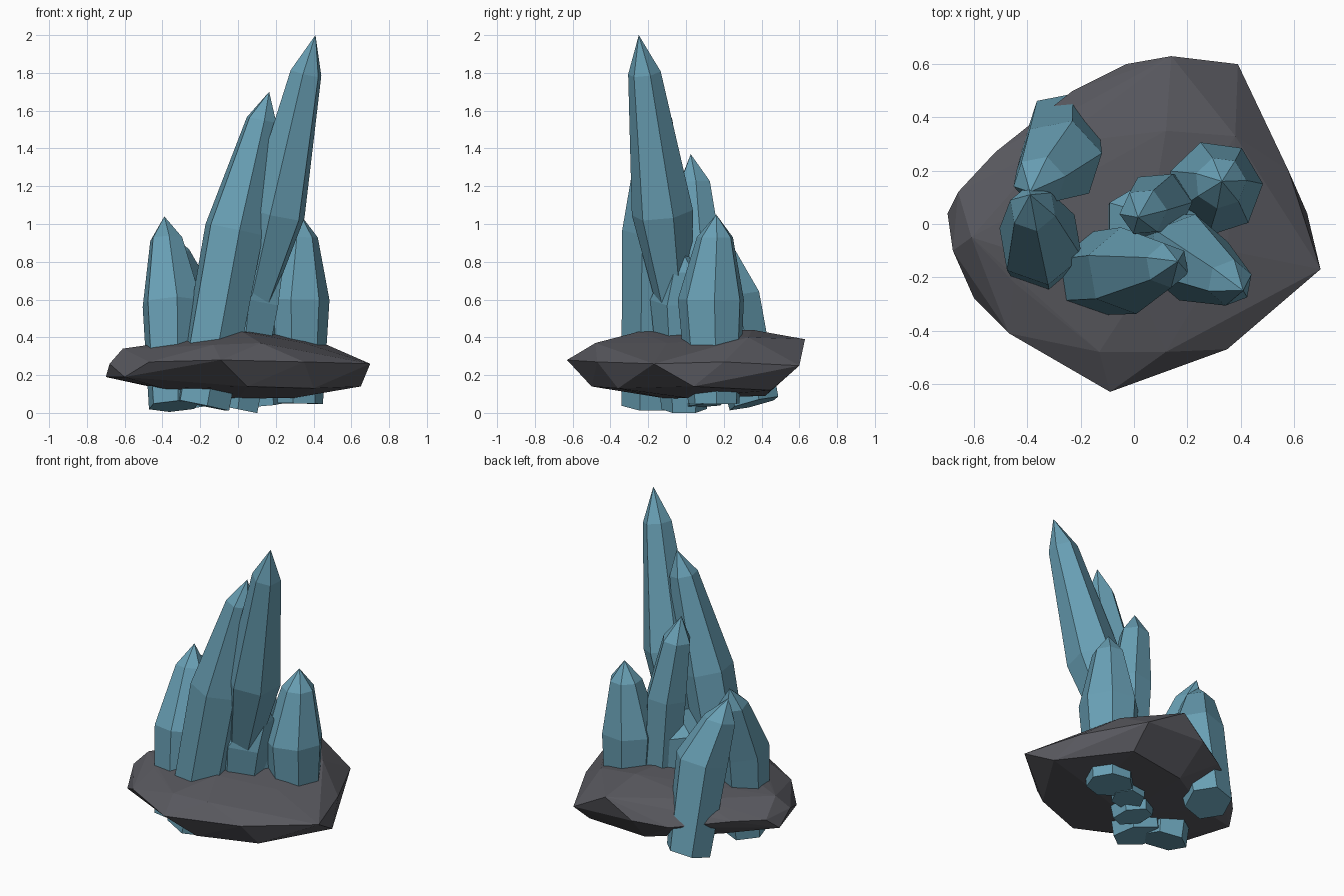
import bpy, bmesh, math
from mathutils import Vector

if "Cube" in bpy.data.objects:
    bpy.data.objects.remove(bpy.data.objects["Cube"])


def material(name, color):
    m = bpy.data.materials.new(name)
    m.diffuse_color = color
    m.use_nodes = True
    m.node_tree.nodes["Principled BSDF"].inputs["Base Color"].default_value = m.diffuse_color
    return m


def finish(bm, name, mat):
    bmesh.ops.recalc_face_normals(bm, faces=bm.faces)
    me = bpy.data.meshes.new(name)
    bm.to_mesh(me)
    bm.free()
    me.materials.append(mat)
    ob = bpy.data.objects.new(name, me)
    bpy.context.collection.objects.link(ob)
    return ob


def crystal(name, rings, tip, turn, mat, sides=6):
    """Tapered prism through rings (x, y, z, radius), closed by a pointed tip."""
    bm = bmesh.new()
    axis = Vector(rings[-1][:3]) - Vector(rings[0][:3])
    tilt = Vector((0, 0, 1)).rotation_difference(axis)
    loops = []
    for x, y, z, r in rings:
        loop = []
        for i in range(sides):
            a = math.radians(turn) + math.tau * i / sides
            p = Vector((r * math.cos(a), r * math.sin(a), 0))
            loop.append(bm.verts.new(Vector((x, y, z)) + tilt @ p))
        loops.append(loop)
    bm.faces.new(loops[0])
    for lo, hi in zip(loops, loops[1:]):
        for i in range(sides):
            j = (i + 1) % sides
            bm.faces.new((lo[i], lo[j], hi[j], hi[i]))
    top = bm.verts.new(tip)
    for i in range(sides):
        bm.faces.new((loops[-1][i], loops[-1][(i + 1) % sides], top))
    return finish(bm, name, mat)


teal = material("crystal_teal", (0.14, 0.35, 0.46, 1))
stone = material("rock_grey", (0.10, 0.10, 0.115, 1))

# Rock slab: faceted hull of an irregular rim with top and bottom points
rim = [(-.70, .04, .19), (-.66, .12, .26), (-.52, .27, .27), (-.23, .50, .24),
       (-.03, .60, .27), (.14, .63, .39), (.39, .60, .25), (.58, .20, .27),
       (.65, .04, .14), (.70, -.17, .26), (.35, -.47, .27), (-.09, -.63, .28),
       (-.47, -.41, .27), (-.60, -.28, .19), (-.68, -.10, .26)]
upper = [(-.61, -.05, .34), (-.45, -.22, .34), (-.13, -.48, .36), (.12, -.48, .37),
         (.02, -.25, .43), (.35, -.10, .37), (.12, .35, .44), (-.30, .30, .37),
         (.38, .33, .40)]
lower = [(-.40, -.25, .13), (.05, -.50, .14), (.40, -.36, .13), (.30, .0, .08),
         (.0, -.1, .075), (-.38, .18, .12), (.0, .42, .09), (.38, .45, .12)]
bm = bmesh.new()
for p in rim + upper + lower:
    bm.verts.new(p)
bmesh.ops.convex_hull(bm, input=bm.verts[:])
loose = [v for v in bm.verts if not v.link_faces]
bmesh.ops.delete(bm, geom=loose, context='VERTS')
finish(bm, "rock_base", stone)

# Crystals: base, widest and shoulder rings, then the tip and a turn angle
crystal("tall_crystal",
        [(.0, -.02, .25, .05), (.20, -.125, 1.06, .165), (.36, -.22, 1.80, .088)],
        (.41, -.25, 2.0), 20, teal)
crystal("second_crystal",
        [(-.19, -.19, .04, .155), (-.02, -.175, .97, .165), (.125, -.155, 1.55, .085)],
        (.165, -.14, 1.70), 40, teal)
crystal("back_crystal",
        [(.13, .10, .04, .10), (.09, .07, .85, .13), (.035, .045, 1.22, .09)],
        (.015, .025, 1.37), 5, teal)
crystal("right_crystal",
        [(.31, .15, .05, .14), (.305, .135, .60, .18), (.325, .155, .93, .098)],
        (.33, .16, 1.05), 5, teal, 7)
crystal("left_crystal",
        [(-.34, -.13, .035, .14), (-.35, -.07, .58, .165), (-.38, .06, .92, .09)],
        (-.39, .11, 1.04), 40, teal)
crystal("left_back_crystal",
        [(-.27, .36, .05, .14), (-.28, .235, .60, .165), (-.355, .16, .85, .10)],
        (-.39, .12, .98), 12, teal)
crystal("inner_crystal",
        [(.0, -.01, .02, .12), (.06, -.01, .60, .18), (.15, -.015, .76, .10)],
        (.21, -.02, .86), 30, teal)
